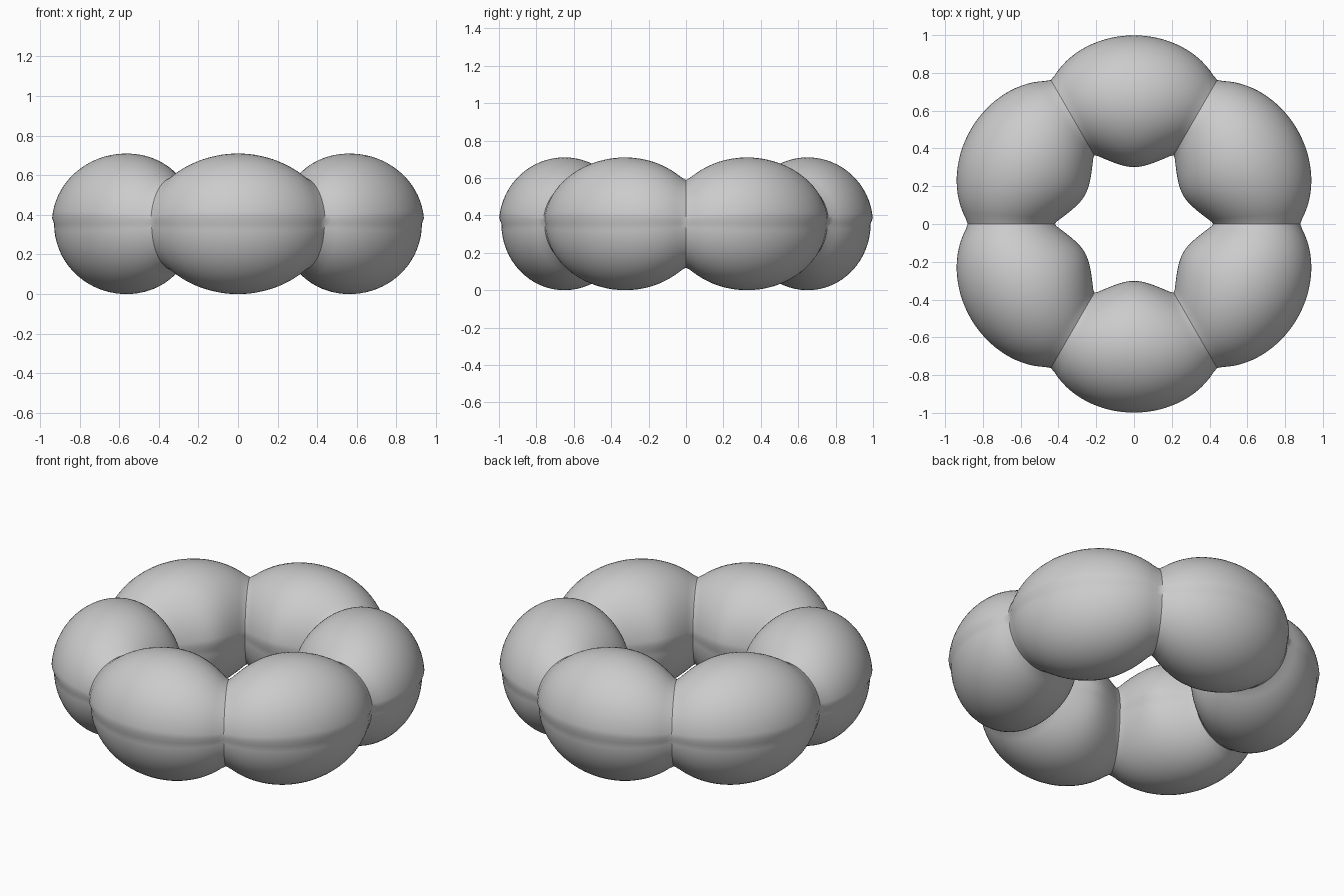
import bpy, bmesh
from math import sin, cos, pi, sqrt, radians

cube = bpy.data.objects.get("Cube")
if cube:
    bpy.data.objects.remove(cube, do_unlink=True)

LOBES = 6
STEPS = 32           # sections per lobe
RING = 0.65          # radius of the ring's centre line
TUBE = 0.355         # tube radius at the middle of a lobe
LIP = radians(5)     # where the wider upper shell starts

# Grey material
grey = bpy.data.materials.new("grey")
grey.use_nodes = True
colour = (0.6, 0.6, 0.6, 1)
grey.diffuse_color = colour
grey.node_tree.nodes["Principled BSDF"].inputs["Base Color"].default_value = colour

# Cross-section: wider upper shell, slightly narrower lower shell
upper = [LIP + (pi - 2 * LIP) * i / 32 for i in range(33)]
lower = [pi + pi * i / 32 for i in range(33)]
section = [(0.986 * cos(a), sin(a)) for a in upper]
section += [(0.95 * cos(a), sin(a)) for a in lower]


def lobe_scale(i):
    """Tube radius: full at the lobe middle, pinched and softened at the joints."""
    t = abs(2 * (i % STEPS) / STEPS - 1)
    t = 1 - sqrt((1 - t) ** 2 + 0.03 ** 2)
    return TUBE * sqrt(1 - 0.6 * t * t)


# Sweep the section around the ring
bm = bmesh.new()
rings = []
total = LOBES * STEPS
for i in range(total):
    a, s = 2 * pi * i / total, lobe_scale(i)
    rings.append([bm.verts.new(((RING + s * u) * cos(a), (RING + s * u) * sin(a), TUBE + s * v))
                  for u, v in section])
n = len(section)
for i in range(total):
    here, there = rings[i], rings[(i + 1) % total]
    for j in range(n):
        k = (j + 1) % n
        bm.faces.new((here[j], there[j], there[k], here[k]))
bmesh.ops.recalc_face_normals(bm, faces=bm.faces)

mesh = bpy.data.meshes.new("lobed_ring")
bm.to_mesh(mesh)
bm.free()
mesh.materials.append(grey)
ring = bpy.data.objects.new("lobed_ring", mesh)
bpy.context.collection.objects.link(ring)
bpy.context.view_layer.objects.active = ring
ring.select_set(True)
bpy.ops.object.shade_smooth_by_angle(angle=radians(40))
